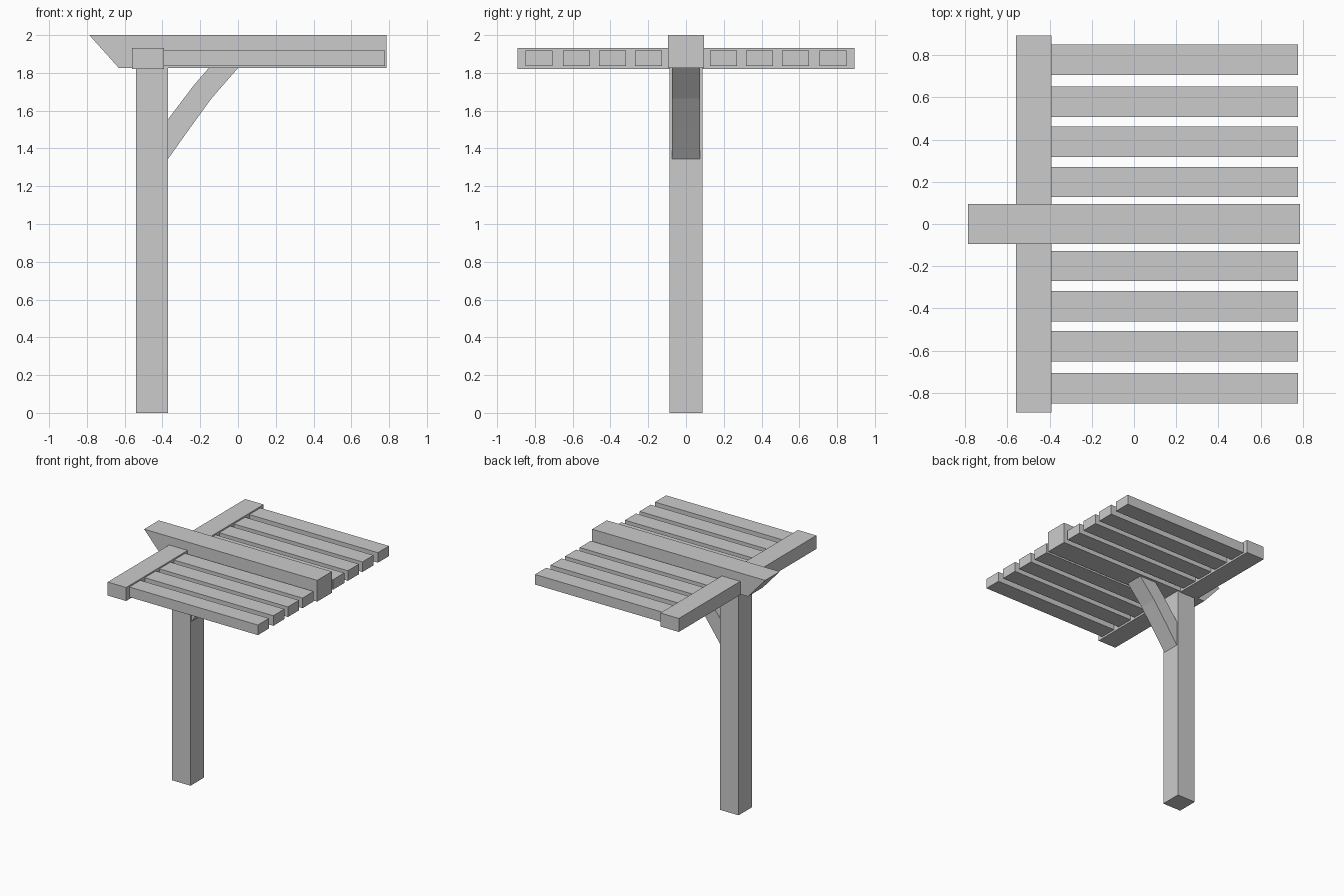
import bpy

if "Cube" in bpy.data.objects:
    bpy.data.objects.remove(bpy.data.objects["Cube"])


def prism(name, profile, y0, y1):
    """Extrude an (x, z) outline along y."""
    n = len(profile)
    verts = [(x, y, z) for y in (y0, y1) for x, z in profile]
    faces = [tuple(range(n)), tuple(range(2 * n - 1, n - 1, -1))]
    for i in range(n):
        j = (i + 1) % n
        faces.append((j, i, i + n, j + n))
    mesh = bpy.data.meshes.new(name)
    mesh.from_pydata(verts, [], faces)
    obj = bpy.data.objects.new(name, mesh)
    bpy.context.collection.objects.link(obj)
    return obj


def box(name, x0, x1, y0, y1, z0, z1):
    return prism(name, [(x0, z0), (x1, z0), (x1, z1), (x0, z1)], y0, y1)


# Upright post
box("post", -0.54, -0.37, -0.088, 0.088, 0.0, 1.83)

# Main beam with slanted rear end
prism("main_beam", [(-0.63, 1.825), (0.787, 1.825), (0.787, 2.0), (-0.787, 2.0)],
      -0.095, 0.095)

# Cross beam
box("cross_beam", -0.56, -0.392, -0.893, 0.893, 1.82, 1.931)

# Slightly bowed diagonal brace
prism("brace", [(-0.37, 1.345), (-0.26, 1.5), (-0.14, 1.665), (0.0, 1.826),
                (-0.155, 1.826), (-0.235, 1.733), (-0.37, 1.555)], -0.075, 0.075)

# Roof slats, four on each side of the main beam
for side, label in ((-1, "front"), (1, "back")):
    for i, y in enumerate((0.199, 0.389, 0.579, 0.779)):
        c = side * y
        box(f"{label}_slat_{i + 1}", -0.395, 0.777, c - 0.072, c + 0.072, 1.836, 1.919)
